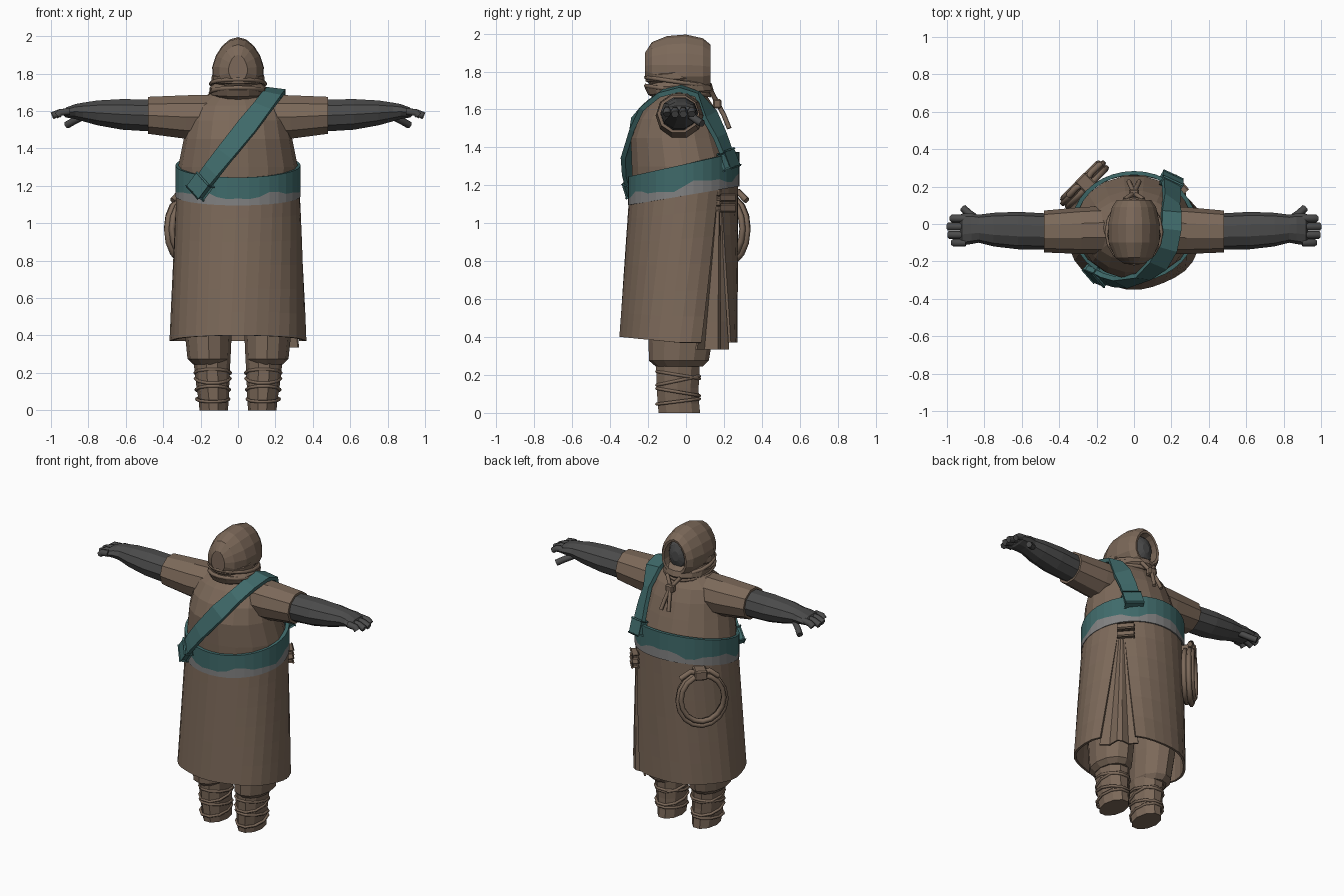
import bpy, bmesh
from math import sin, cos, pi, tau, radians
from mathutils import Vector as V

if "Cube" in bpy.data.objects:
    bpy.data.objects.remove(bpy.data.objects["Cube"], do_unlink=True)


def material(name, rgb):
    m = bpy.data.materials.new(name)
    m.use_nodes = True
    m.diffuse_color = (*rgb, 1)
    m.node_tree.nodes["Principled BSDF"].inputs["Base Color"].default_value = (*rgb, 1)
    return m


brown = material("brown cloth", (0.20, 0.14, 0.10))
teal = material("teal sash", (0.05, 0.145, 0.145))
dark = material("dark grey skin", (0.07, 0.07, 0.07))
grey = material("grey trim", (0.22, 0.22, 0.22))


def finish(name, bm, mat):
    bmesh.ops.recalc_face_normals(bm, faces=bm.faces)
    me = bpy.data.meshes.new(name)
    bm.to_mesh(me)
    bm.free()
    me.materials.append(mat)
    ob = bpy.data.objects.new(name, me)
    bpy.context.collection.objects.link(ob)
    return ob


def grid(name, rows, mat, closed=True, caps=(False, False), thick=0):
    """Skin rows of points into one surface."""
    bm = bmesh.new()
    vs = [[bm.verts.new(p) for p in r] for r in rows]
    n = len(rows[0])
    for a, b in zip(vs, vs[1:]):
        for i in range(n if closed else n - 1):
            j = (i + 1) % n
            bm.faces.new((a[i], a[j], b[j], b[i]))
    for want, r in zip(caps, (vs[0], vs[-1])):
        if want:
            bm.faces.new(r)
    ob = finish(name, bm, mat)
    if thick:
        mod = ob.modifiers.new("thickness", 'SOLIDIFY')
        mod.thickness, mod.offset = thick, 0
    return ob


def ellipse(c, u, v, n=14):
    return [V(c) + V(u) * cos(tau * i / n) + V(v) * sin(tau * i / n) for i in range(n)]


def level(z, rx, back, front, cx=0, tilt=0, n=14):
    """Horizontal ring given by its half width and its y limits."""
    return ellipse((cx, (back + front) / 2, z), (rx, 0, 0), (0, (front - back) / 2, tilt), n)


def upright(s, x, y, ry, z, rz, n=10):
    """Ring across an arm."""
    return ellipse((s * x, y, z), (0, ry, 0), (0, 0, rz), n)


def tube(name, pts, r, mat, closed=False):
    """Rope-like tube through the points."""
    cu = bpy.data.curves.new(name, 'CURVE')
    cu.dimensions, cu.bevel_depth, cu.bevel_resolution, cu.use_fill_caps = '3D', r, 1, True
    sp = cu.splines.new('POLY')
    sp.points.add(len(pts) - 1)
    for p, q in zip(sp.points, pts):
        p.co = (*q, 1)
    sp.use_cyclic_u = closed
    tmp = bpy.data.objects.new(name, cu)
    bpy.context.collection.objects.link(tmp)
    me = bpy.data.meshes.new_from_object(tmp.evaluated_get(bpy.context.evaluated_depsgraph_get()))
    bpy.data.objects.remove(tmp)
    me.materials.clear()
    me.materials.append(mat)
    bpy.context.collection.objects.link(bpy.data.objects.new(name, me))


def block(name, c, x, y, z, mat):
    """Bevelled box with three half-axis vectors."""
    bm = bmesh.new()
    bmesh.ops.create_cube(bm, size=2)
    for v in bm.verts:
        v.co = V(c) + V(x) * v.co.x + V(y) * v.co.y + V(z) * v.co.z
    bmesh.ops.bevel(bm, geom=bm.edges[:], offset=0.008, segments=1, affect='EDGES')
    return finish(name, bm, mat)


# Torso
grid("torso", [level(z, rx, b, f, n=18) for z, rx, b, f in (
    (1.1, .31, -.28, .25), (1.3, .32, -.29, .26), (1.45, .29, -.295, .215),
    (1.55, .27, -.26, .18), (1.63, .24, -.2, .14), (1.69, .16, -.14, .1),
    (1.73, .1, -.12, .08))], brown, caps=(True, True))

# Skirt, split by a widening slit on the left side of the chest
SLIT = radians(41)


def skirt_point(a, t, k=1, drop=0):
    hem = .37 + .03 * max(0, -sin(a)) - drop
    k *= 1 + .012 * t * sin(7 * a)
    return V(((.322 + .036 * t) * cos(a) * k, -.012 - .025 * t + (.28 + .025 * t) * sin(a) * k,
              (1.19 + .04 * sin(a)) * (1 - t) + hem * t))


rows, flap = [], []
for i in range(7):
    t = i / 6
    w = .02 + .31 * t
    rows.append([skirt_point(SLIT + w + (tau - 2 * w) * j / 30, t) for j in range(31)])
    flap.append([skirt_point(SLIT + w * d, t, 1 + (k - 1) * t, .035) for d, k in
                 ((-1.2, .94), (-.6, .88), (0, 1.02), (.25, 1.0), (.6, .88), (1.2, .94))])
grid("skirt", rows, brown, closed=False, thick=.015)
grid("slit_flap", flap, brown, closed=False, thick=.012)

# Toggles closing the slit
out = V((cos(SLIT), sin(SLIT), 0))
side = V((-sin(SLIT), cos(SLIT), 0))
for z in (1.08, 1.135):
    block("slit_toggle", out * .318 + V((0, 0, z)), side * .045, out * .018, (0, 0, .015), brown)

# Tilted belt with a wavy grey lower trim
belt = []
for k, low in ((.93, 0), (1, 0), (1, .3), (1, 1), (.93, 1)):
    row = []
    for i in range(36):
        a = tau * i / 36
        bottom, top = 1.145 + .05 * sin(a), 1.31 + .065 * sin(a)
        h = low + (.1 * sin(5 * a) + .05 * sin(11 * a) if low == .3 else 0)
        row.append((.335 * k * cos(a), -.012 + .295 * k * sin(a), bottom + (top - bottom) * h))
    belt.append(row)
ob = grid("belt", belt, teal)
ob.data.materials.append(grey)
for f in ob.data.polygons:
    f.material_index = int(f.index < 72)

# Shoulder strap
path = [V(p) for p in ((-.2, -.275, 1.2), (-.14, -.3, 1.28), (-.07, -.312, 1.37), (.05, -.282, 1.52),
                       (.13, -.215, 1.62), (.18, -.13, 1.685), (.2, -.03, 1.71), (.2, .06, 1.68),
                       (.2, .125, 1.57), (.2, .18, 1.46), (.2, .225, 1.34))]
strap = []
for i, p in enumerate(path):
    along = path[min(i + 1, len(path) - 1)] - path[max(i - 1, 0)]
    outward = p - V((.08 + .1 * (p.z > 1.6), -.03, min(p.z, 1.55)))
    wide = along.cross(outward).normalized() * .052
    strap.append([p - wide, p + wide])
grid("shoulder_strap", strap, teal, closed=False, thick=.026)
for end, near in ((0, 1), (-1, -2)):
    down = (path[end] - path[near]).normalized()
    wide = (strap[end][1] - strap[end][0]) / 2
    normal = down.cross(wide).normalized()
    for s in (-.55, .55):
        block("strap_tab", path[end] + wide * s + down * .005, wide * .45, normal * .022, down * .045, teal)

for s in (-1, 1):
    # Sleeves and arms
    grid("sleeve", [upright(s, *r) for r in (
        (.08, -.03, .13, 1.57, .125), (.28, -.035, .125, 1.568, .122), (.48, -.04, .112, 1.577, .104),
        (.48, -.04, .095, 1.577, .09))], brown, caps=(True, True))
    grid("arm", [upright(s, *r) for r in (
        (.44, -.04, .095, 1.575, .09), (.62, -.035, .1, 1.582, .086), (.75, -.03, .09, 1.59, .07),
        (.83, -.025, .075, 1.595, .052), (.87, -.025, .082, 1.597, .042), (.92, -.03, .085, 1.592, .028),
        (.93, -.03, .08, 1.588, .015))], dark, caps=(True, True))
    # Fingers and thumb
    for y, tip in ((-.1, .965), (-.058, .99), (-.014, .995), (.03, .975)):
        tube("finger", [(s * .9, y, 1.597), (s * .95, y, 1.593), (s * tip, y, 1.575)], .021, dark)
    tube("thumb", [(s * .83, .02, 1.57), (s * .88, .055, 1.545), (s * .915, .085, 1.525)], .02, dark)

    # Trousers and wrapped boots
    grid("trouser_leg", [level(z, rx, b, f, s * cx, n=12) for z, rx, b, f, cx in (
        (.245, .09, -.16, .09, .15), (.275, .115, -.195, .12, .155), (.45, .128, -.2, .15, .16),
        (.75, .13, -.2, .16, .16))], brown, caps=(True, True))
    grid("boot", [level(z, rx, b, f, s * cx, n=10) for z, rx, b, f, cx in (
        (0, .076, -.15, .08, .13), (.05, .08, -.155, .075, .13), (.13, .088, -.16, .072, .135),
        (.28, .1, -.165, .08, .14))], brown, caps=(True, True))
    for z, tilt in ((.06, .015), (.11, -.02), (.17, .025), (.2, -.02)):
        tube("boot_wrap", level(z, .083 + z * .06, -.16, .077, s * .135, tilt, 10), .009, brown, True)

# Hood, wider toward the jaw and open at the face
rings = []
for y, rx, z, rz in ((-.215, .05, 1.83, .07), (-.18, .1, 1.835, .12), (-.1, .135, 1.835, .152),
                     (0, .138, 1.835, .16), (.09, .118, 1.83, .145), (.128, .092, 1.825, .118),
                     (.125, .078, 1.825, .102), (.06, .08, 1.825, .1)):
    ring = ellipse((0, y, z), (rx, 0, 0), (0, 0, rz), 16)
    for p in ring:
        p.x *= 1 - .18 * (p.z - z) / rz
    rings.append(ring)
grid("hood", rings, brown, caps=(True, False))
grid("face", [ellipse((0, y, 1.825), (.082 * k, 0, 0), (0, 0, .11 * k), 14)
              for y, k in ((.02, 1), (.07, .95), (.1, .7), (.115, .3))], dark, caps=(True, True))

# Draped folds at the neck
grid("hood_collar", [level(z, rx, b, f, tilt=.012, n=16) for z, rx, b, f in (
    (1.665, .12, -.15, .12), (1.69, .15, -.2, .145), (1.725, .152, -.218, .135), (1.75, .13, -.19, .1),
    (1.76, .142, -.213, .1), (1.79, .14, -.214, .07), (1.81, .12, -.18, .05))], brown, caps=(True, False))
for z in (1.7, 1.745):
    tube("hood_fold", level(z, .145, -.21, .125, tilt=-.025, n=16), .012, brown, True)

# Hood drawstring
block("drawstring_knot", (0, .165, 1.63), (.028, 0, 0), (0, .022, 0), (0, 0, .025), brown)
for s in (-1, 1):
    tube("drawstring", [(s * .05, .13, 1.7), (0, .165, 1.635), (s * .015, .2, 1.57), (s * .028, .228, 1.5)],
         .013, brown)

# Coil of rope on the right hip
along, away = V((.7, .7, 0)), V((-.7, .7, 0))
for d, r, z in ((-.012, .145, .97), (.018, .152, .965), (.035, .135, .98)):
    tube("rope_coil", ellipse(V((-.26, .205, z)) + away * d, along * r, (0, 0, r * 1.15), 16),
         .017, brown, True)
block("rope_knot", V((-.255, .215, 1.14)), along * .04, away * .05, (0, 0, .032), brown)
for s in (-1, 1):
    tube("rope_end", [V((-.26, .225, 1.14)), V((-.27, .235, 1.165)) + along * s * .06,
                      V((-.265, .235, 1.12)) + along * s * .12], .017, brown)
